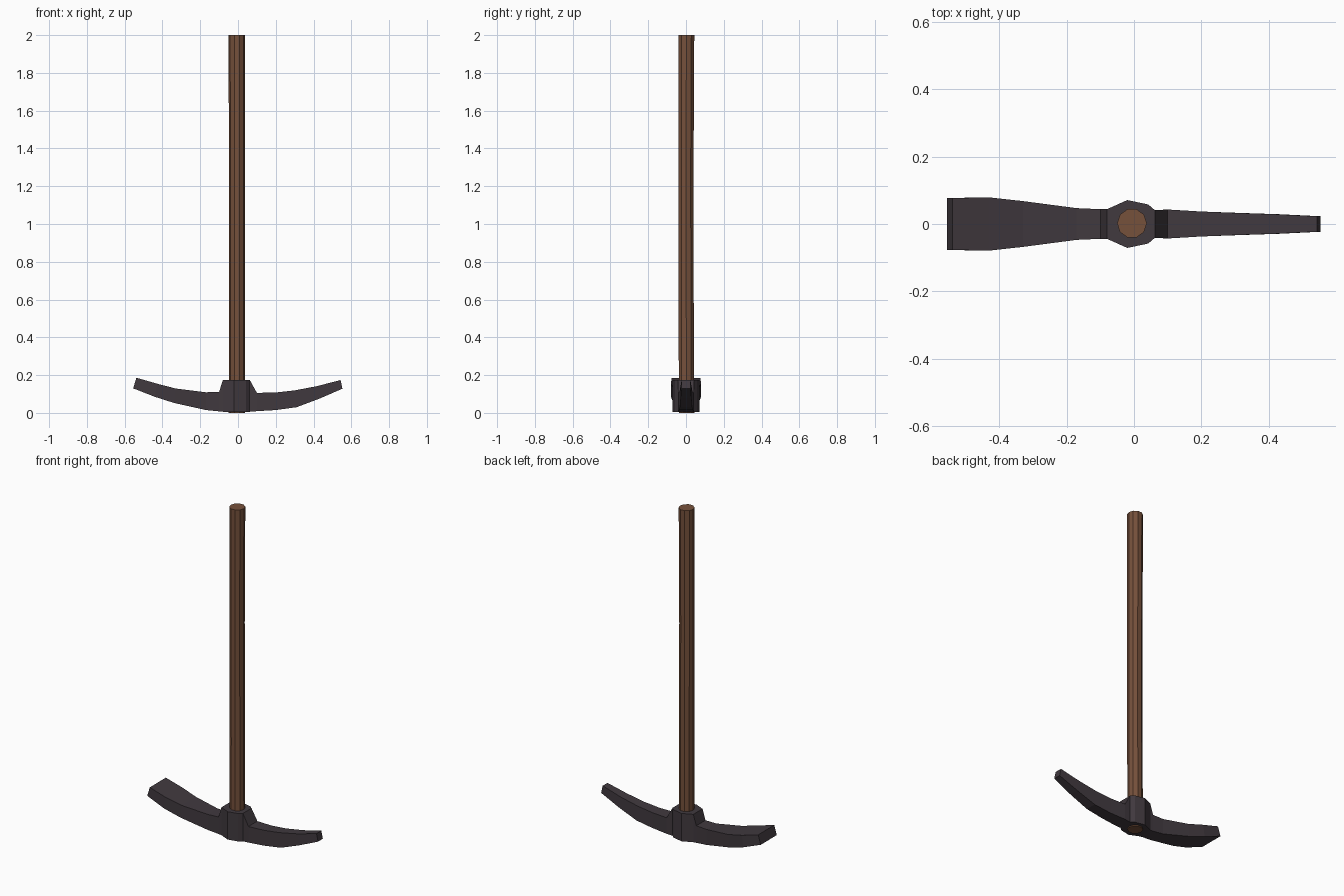
import bpy, bmesh, math

if "Cube" in bpy.data.objects:
    bpy.data.objects.remove(bpy.data.objects["Cube"])


def material(name, rgb):
    m = bpy.data.materials.new(name)
    m.diffuse_color = (*rgb, 1)
    m.use_nodes = True
    m.node_tree.nodes["Principled BSDF"].inputs["Base Color"].default_value = m.diffuse_color
    return m


def loft(name, rings, mat):
    """Skin a list of equal-length vertex rings and cap both ends."""
    bm = bmesh.new()
    vs = [[bm.verts.new(p) for p in r] for r in rings]
    n = len(vs[0])
    for a, b in zip(vs, vs[1:]):
        for i in range(n):
            j = (i + 1) % n
            bm.faces.new((a[i], a[j], b[j], b[i]))
    bm.faces.new(vs[0])
    bm.faces.new(vs[-1])
    bmesh.ops.recalc_face_normals(bm, faces=bm.faces)
    me = bpy.data.meshes.new(name)
    bm.to_mesh(me)
    bm.free()
    me.materials.append(mat)
    ob = bpy.data.objects.new(name, me)
    bpy.context.collection.objects.link(ob)
    return ob


wood = material("wood", (0.18, 0.082, 0.044))
iron = material("iron", (0.052, 0.041, 0.049))


# Handle: slightly uneven ten-sided pole
def pole_ring(z, x, y, r):
    return [(x + r * math.cos(k * math.tau / 10), y + r * math.sin(k * math.tau / 10), z)
            for k in range(10)]


loft("handle", [pole_ring(0.0, -0.006, 0.003, 0.043),
                pole_ring(0.6, -0.005, 0.001, 0.042),
                pole_ring(1.3, -0.006, 0.0, 0.042),
                pole_ring(2.0, -0.006, 0.002, 0.044)], wood)

# Collar around the handle
half = [(-0.08, 0.044), (-0.02, 0.071), (0.042, 0.058), (0.062, 0.041)]
outline = half + [(x, -y) for x, y in reversed(half)]
loft("collar", [[(x, y, z) for x, y in outline] for z in (0.006, 0.175)], iron)


# Curved arms: sections are (top x, top z, bottom x, bottom z, half width)
def arm(name, sections):
    loft(name, [[(tx, -w, tz), (tx, w, tz), (bx, w, bz), (bx, -w, bz)]
                for tx, tz, bx, bz, w in sections], iron)


arm("adze_blade", [(-0.08, 0.175, -0.08, 0.006, 0.044),
                   (-0.10, 0.111, -0.10, 0.008, 0.044),
                   (-0.17, 0.109, -0.17, 0.015, 0.047),
                   (-0.33, 0.129, -0.34, 0.053, 0.068),
                   (-0.43, 0.155, -0.44, 0.085, 0.079),
                   (-0.538, 0.186, -0.555, 0.13, 0.077)])
arm("pick_spike", [(0.062, 0.175, 0.062, 0.006, 0.041),
                   (0.10, 0.106, 0.10, 0.009, 0.043),
                   (0.20, 0.108, 0.20, 0.015, 0.037),
                   (0.30, 0.119, 0.31, 0.03, 0.033),
                   (0.42, 0.142, 0.43, 0.075, 0.029),
                   (0.543, 0.174, 0.553, 0.128, 0.023)])
